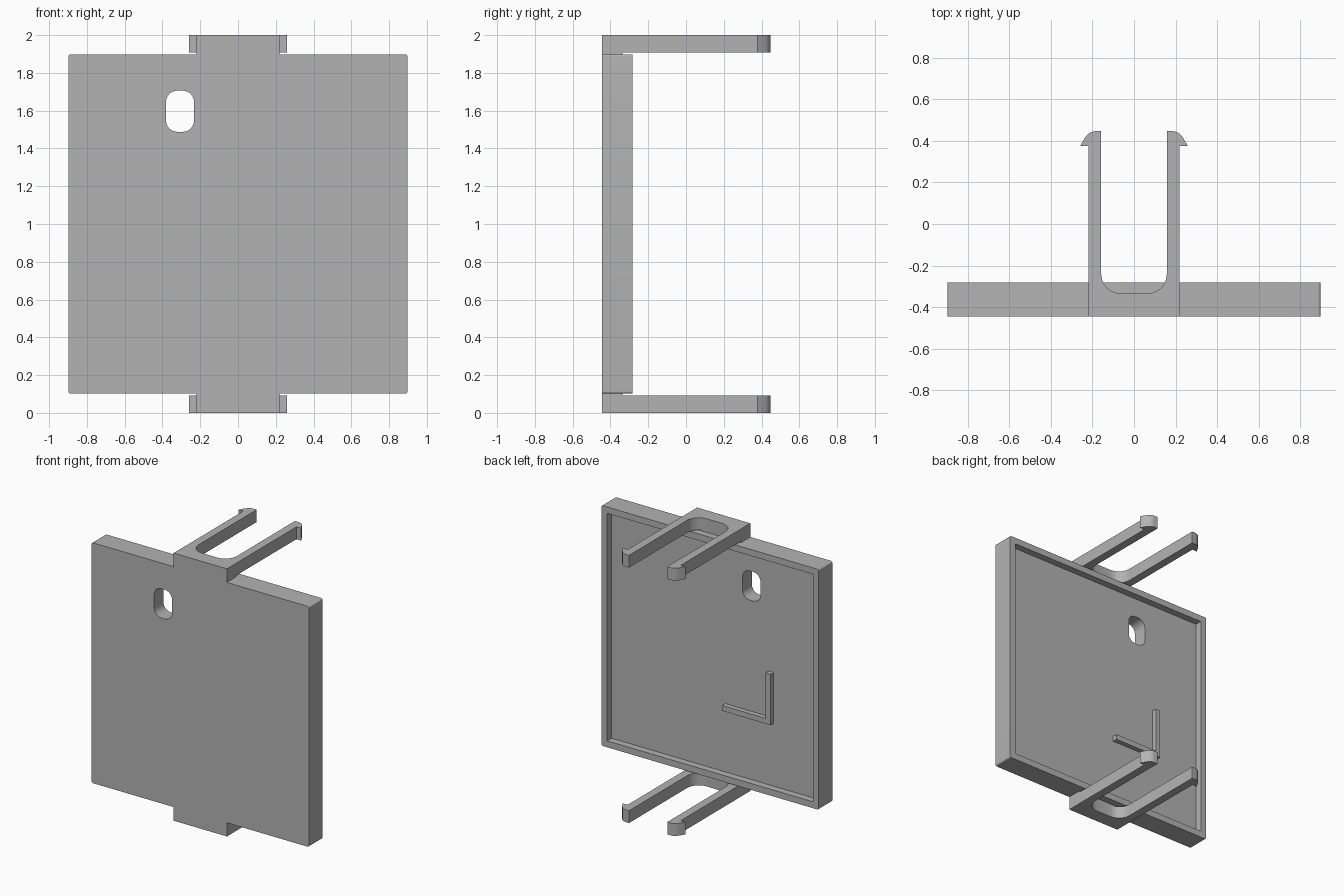
import bpy, bmesh, math
from mathutils import Vector

if "Cube" in bpy.data.objects:
    bpy.data.objects.remove(bpy.data.objects["Cube"])

grey = bpy.data.materials.new("plain_grey")
grey.use_nodes = True
colour = (0.45, 0.45, 0.45, 1)
grey.diffuse_color = colour
grey.node_tree.nodes["Principled BSDF"].inputs["Base Color"].default_value = colour

FRONT, FLOOR, BACK = -0.445, -0.335, -0.283


def arc(cx, cy, r, start, end, steps=8):
    angles = [math.radians(start + (end - start) * i / steps) for i in range(steps + 1)]
    return [(cx + r * math.cos(a), cy + r * math.sin(a)) for a in angles]


def rounded_rect(cx, cy, w, h, r):
    points = []
    for sx, sy, start in ((1, 1, 0), (-1, 1, 90), (-1, -1, 180), (1, -1, 270)):
        points += arc(cx + sx * (w / 2 - r), cy + sy * (h / 2 - r), r, start, start + 90)
    return points


def prism(name, outline, low, high, along="z"):
    """Extrude a flat outline along y or z."""
    bm = bmesh.new()
    place = (lambda a, b: (a, b, low)) if along == "z" else (lambda a, b: (a, low, b))
    face = bm.faces.new([bm.verts.new(place(a, b)) for a, b in outline])
    grown = bmesh.ops.extrude_face_region(bm, geom=[face])["geom"]
    shift = Vector((0, 0, high - low)) if along == "z" else Vector((0, high - low, 0))
    bmesh.ops.translate(bm, vec=shift, verts=[v for v in grown if isinstance(v, bmesh.types.BMVert)])
    bmesh.ops.recalc_face_normals(bm, faces=bm.faces)
    mesh = bpy.data.meshes.new(name)
    bm.to_mesh(mesh)
    bm.free()
    mesh.materials.append(grey)
    obj = bpy.data.objects.new(name, mesh)
    bpy.context.collection.objects.link(obj)
    return obj


def box(name, x0, x1, y0, y1, z0, z1):
    return prism(name, [(x0, y0), (x1, y0), (x1, y1), (x0, y1)], z0, z1)


def smooth(obj):
    bpy.ops.object.select_all(action="DESELECT")
    obj.select_set(True)
    bpy.context.view_layer.objects.active = obj
    bpy.ops.object.shade_smooth_by_angle(angle=math.radians(30))


def cut(target, cutter):
    mod = target.modifiers.new(cutter.name, "BOOLEAN")
    mod.operation = "DIFFERENCE"
    mod.solver = "EXACT"
    mod.object = cutter
    bpy.context.view_layer.objects.active = target
    bpy.ops.object.modifier_apply(modifier=mod.name)
    bpy.data.objects.remove(cutter)


# Square cover plate, hollowed at the back, with a slot through it
plate = prism("cover_plate", rounded_rect(0, 1, 1.796, 1.796, 0.012), FRONT, BACK, "y")
cut(plate, box("recess_cutter", -0.85, 0.85, FLOOR, 0, 0.15, 1.85))
cut(plate, prism("slot_cutter", rounded_rect(-0.307, 1.597, 0.148, 0.218, 0.06), -0.6, 0, "y"))
smooth(plate)

# L-shaped rib on the recess floor
rib_outline = [(-0.49, 0.62), (-0.09, 0.62), (-0.09, 0.66),
               (-0.45, 0.66), (-0.45, 1.0), (-0.49, 1.0)]
prism("corner_rib", rib_outline, FLOOR - 0.005, -0.298, "y")

# Forked snap clips with outward hooks, above and below the plate
half = arc(0.063, -0.24, 0.095, -90, 0)
half += [(0.158, 0.447), (0.19, 0.447), (0.206, 0.443), (0.222, 0.433), (0.236, 0.416),
         (0.26, 0.375), (0.22, 0.375), (0.22, FRONT)]
clip_outline = half + [(-x, y) for x, y in reversed(half)]
for name, low, high, foot_low, foot_high in (("upper", 1.908, 2.0, 1.898, 1.908),
                                             ("lower", 0.0, 0.092, 0.092, 0.102)):
    smooth(prism(name + "_clip", clip_outline, low, high))
    box(name + "_clip_foot", -0.22, 0.22, FRONT, FLOOR, foot_low, foot_high)
